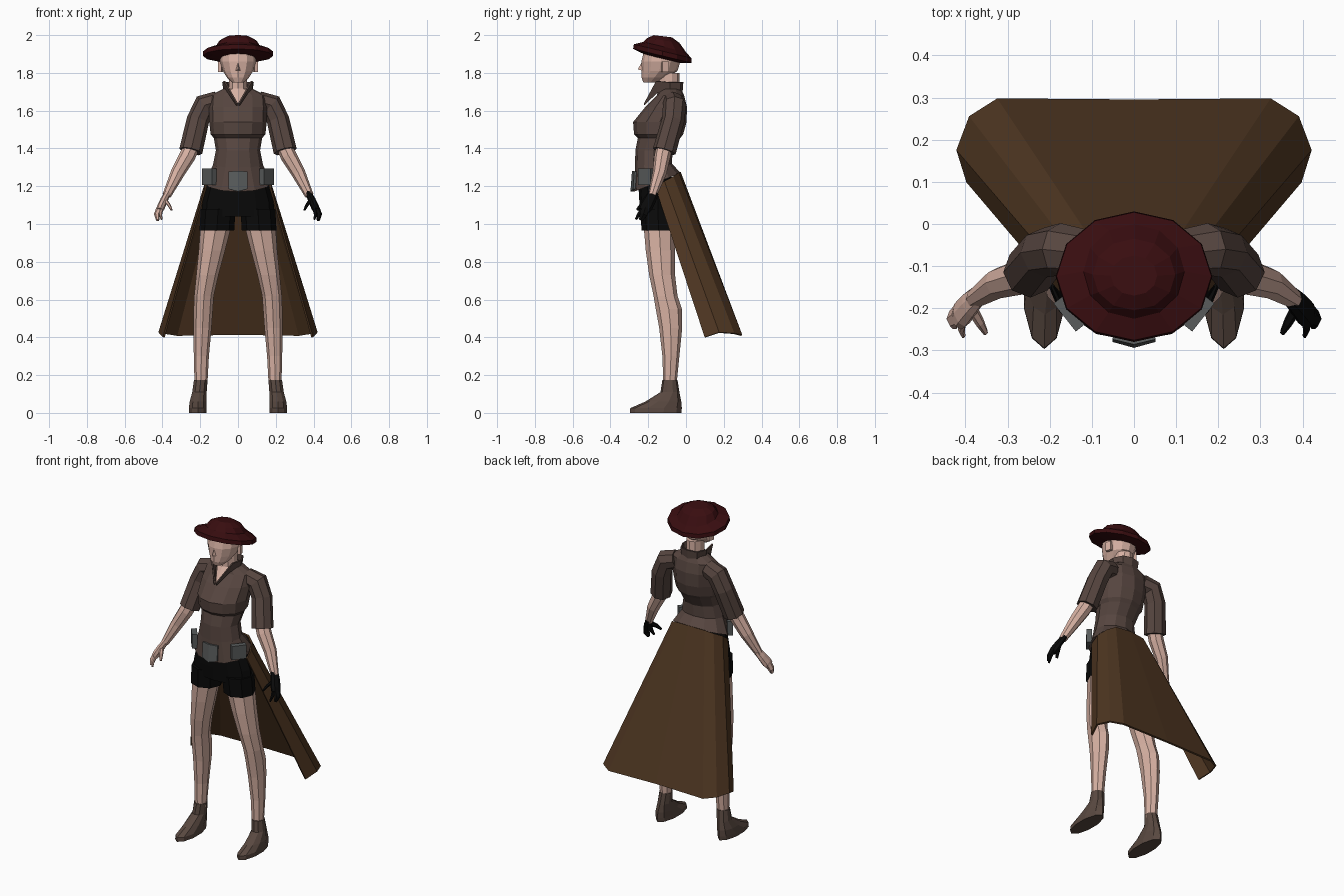
import bpy, math
from mathutils import Vector, Matrix


def material(name, r, g, b):
    m = bpy.data.materials.new(name)
    m.diffuse_color = (r, g, b, 1)
    return m


SKIN = material("skin", 0.68, 0.44, 0.365)
SHIRT = material("shirt brown", 0.095, 0.061, 0.051)
COAT = material("coat brown", 0.075, 0.036, 0.015)
HAT = material("dark red", 0.04, 0.004, 0.005)
BLACK = material("black", 0.003, 0.003, 0.003)
BOOT = material("boot brown", 0.1, 0.066, 0.052)
GREY = material("belt grey", 0.1, 0.107, 0.107)


def make(name, verts, faces, mat):
    me = bpy.data.meshes.new(name)
    me.from_pydata([tuple(v) for v in verts], [], faces)
    me.materials.append(mat)
    ob = bpy.data.objects.new(name, me)
    bpy.context.collection.objects.link(ob)
    return ob


def skin_rings(name, rings, mat):
    n = len(rings[0])
    verts = [v for r in rings for v in r]
    faces = [(i * n + j, i * n + (j + 1) % n, (i + 1) * n + (j + 1) % n, (i + 1) * n + j)
             for i in range(len(rings) - 1) for j in range(n)]
    faces += [tuple(range(n))[::-1], tuple(range(len(verts) - n, len(verts)))]
    return make(name, verts, faces, mat)


def loft(name, specs, mat, n=12, side=1):
    """Stacked level ovals: centre x, z, half width, front y, back y, slope along y."""
    rings = []
    for cx, z, rx, yf, yb, k in specs:
        cy, ry = (yf + yb) / 2, (yb - yf) / 2
        ring = []
        for j in range(n):
            a = 2 * math.pi * j / n
            dy = -ry * math.cos(a)
            ring.append((side * cx + rx * math.sin(a), cy + dy, z + k * dy))
        rings.append(ring)
    return skin_rings(name, rings, mat)


def tube(name, specs, mat, n=8, side=1, flat=1.0):
    """Rings set square to a path of x, y, z, radius."""
    pts = [Vector((side * s[0], s[1], s[2])) for s in specs]
    rings = []
    for i, p in enumerate(pts):
        t = (pts[min(i + 1, len(pts) - 1)] - pts[max(i - 1, 0)]).normalized()
        u = Vector((0, 1, 0)).cross(t).normalized()
        w = t.cross(u)
        r = specs[i][3]
        rings.append([p + u * r * flat * math.cos(2 * math.pi * j / n)
                      + w * r * math.sin(2 * math.pi * j / n) for j in range(n)])
    return skin_rings(name, rings, mat)


def strip(name, top, low, mat, thick):
    """Sheet between two edges, mirrored across x, with a thickness."""
    top = top + [(-x, y, z) for x, y, z in top[-2::-1]]
    low = low + [(-x, y, z) for x, y, z in low[-2::-1]]
    n = len(top)
    ob = make(name, top + low, [(j, j + 1, n + j + 1, n + j) for j in range(n - 1)], mat)
    mod = ob.modifiers.new("thickness", "SOLIDIFY")
    mod.thickness, mod.offset = thick, 0
    return ob


def box(name, centre, size, mat, turn=0):
    m = Matrix.Translation(centre) @ Matrix.Rotation(turn, 4, "Z")
    v = [m @ Vector((x * size[0] / 2, y * size[1] / 2, z * size[2] / 2))
         for z in (-1, 1) for x, y in ((-1, -1), (1, -1), (1, 1), (-1, 1))]
    f = [(3, 2, 1, 0), (4, 5, 6, 7)] + [(i, (i + 1) % 4, 4 + (i + 1) % 4, 4 + i) for i in range(4)]
    return make(name, v, f, mat)


# Shirt body with sloping hem
loft("shirt", [(0, 1.22, .178, -.278, -.028, .4), (0, 1.31, .133, -.27, -.075, .1),
               (0, 1.39, .117, -.268, -.07, 0), (0, 1.455, .128, -.255, -.03, 0),
               (0, 1.475, .145, -.275, -.015, 0), (0, 1.54, .152, -.28, .003, 0),
               (0, 1.62, .155, -.215, .005, 0), (0, 1.68, .15, -.155, -.01, 0),
               (0, 1.715, .08, -.145, -.025, 0)], SHIRT)

# Open neckline and collar
make("neckline", [(0, -.22, 1.63), (.043, -.142, 1.715), (0, -.155, 1.718), (-.043, -.142, 1.715)],
     [(0, 1, 2), (0, 2, 3)], SKIN)
strip("collar",
      [(.004, -.222, 1.638), (.072, -.158, 1.757), (.08, -.085, 1.75), (.055, -.03, 1.75), (0, -.018, 1.752)],
      [(.006, -.222, 1.628), (.05, -.15, 1.695), (.072, -.085, 1.70), (.05, -.035, 1.70), (0, -.022, 1.70)],
      SHIRT, .008)

# Head
loft("neck", [(0, 1.68, .052, -.15, -.035, 0), (0, 1.80, .05, -.15, -.035, 0)], SKIN, 10)
loft("head", [(0, 1.75, .032, -.226, -.15, 0), (0, 1.775, .058, -.235, -.10, 0),
              (0, 1.81, .08, -.236, -.045, 0), (0, 1.86, .095, -.236, -.03, 0),
              (0, 1.92, .09, -.222, -.03, 0)], SKIN)
make("nose", [(0, -.232, 1.86), (.014, -.23, 1.812), (-.014, -.23, 1.812), (0, -.256, 1.818)],
     [(0, 3, 1), (0, 2, 3), (1, 3, 2), (0, 1, 2)], SKIN)
for s in (1, -1):
    box("ear", (s * .092, -.11, 1.832), (.018, .035, .055), SKIN, s * .3)

# Hat: tilted brim and low crown
loft("hat", [(0, 1.875, .10, -.215, -.03, -.24), (0, 1.882, .15, -.25, 0, -.24),
             (0, 1.89, .186, -.28, .03, -.24), (0, 1.915, .184, -.276, .028, -.24),
             (0, 1.937, .12, -.225, 0, -.24), (0, 1.972, .098, -.205, -.035, -.15),
             (0, 1.994, .055, -.17, -.075, -.12)], HAT)

# Shorts
loft("shorts", [(0, 1.04, .195, -.24, -.06, 0), (0, 1.12, .188, -.247, -.05, 0),
                (0, 1.25, .15, -.255, -.07, 0)], BLACK)

for s, label in ((1, "left"), (-1, "right")):
    # Shorts legs, legs and boots
    loft(label + "_shorts_leg", [(.112, .965, .092, -.235, -.055, 0), (.105, 1.08, .092, -.243, -.055, 0)],
         BLACK, 8, s)
    loft(label + "_leg", [(.196, .15, .034, -.12, -.05, 0), (.194, .3, .04, -.125, -.035, 0),
                          (.188, .45, .048, -.142, -.02, 0), (.184, .55, .051, -.16, -.022, 0),
                          (.18, .62, .052, -.172, -.045, 0), (.162, .73, .059, -.195, -.058, 0),
                          (.138, .86, .07, -.213, -.058, 0), (.115, 1.0, .083, -.225, -.06, 0)], SKIN, 8, s)
    loft(label + "_boot", [(.213, 0, .05, -.297, -.025, 0), (.213, .025, .05, -.295, -.022, 0),
                           (.211, .06, .047, -.215, -.025, 0), (.204, .11, .04, -.135, -.035, 0),
                           (.197, .175, .038, -.125, -.045, 0)], BOOT, 10, s)
    # Sleeve and forearm
    tube(label + "_sleeve", [(.11, -.07, 1.648, .055), (.175, -.06, 1.63, .062),
                             (.212, -.068, 1.55, .06), (.25, -.115, 1.385, .062)], SHIRT, 8, s)
    tube(label + "_forearm", [(.24, -.11, 1.42, .042), (.268, -.125, 1.36, .043),
                              (.32, -.14, 1.27, .037), (.378, -.178, 1.15, .023)], SKIN, 8, s)
    # Hand, gloved on one side only
    mat = BLACK if s > 0 else SKIN
    name = label + ("_glove" if s > 0 else "_hand")
    tube(name, [(.37, -.17, 1.168, .027), (.39, -.19, 1.13, .033),
                (.408, -.212, 1.09, .036), (.416, -.225, 1.07, .03)], mat, 8, s, .6)
    for part, path in (("thumb", [(.385, -.2, 1.125, .016), (.365, -.235, 1.10, .013), (.352, -.258, 1.075, .008)]),
                       ("index", [(.405, -.228, 1.08, .014), (.41, -.25, 1.05, .012), (.405, -.265, 1.025, .007)]),
                       ("fingers", [(.416, -.215, 1.08, .026), (.43, -.225, 1.05, .022), (.425, -.24, 1.02, .012)])):
        tube(name + "_" + part, path, mat, 6, s, .7)
    # Belt pouch on the hip
    box(label + "_pouch", (s * .152, -.212, 1.25), (.085, .032, .085), GREY, s * .9)

# Belt plate, folded at the middle
strip("belt_plate", [(.05, -.268, 1.278), (0, -.28, 1.28)], [(.05, -.274, 1.185), (0, -.288, 1.172)], GREY, .012)

# Long open coat tail, sweeping back
strip("coat_tail",
      [(.172, -.16, 1.19), (.168, -.115, 1.225), (.14, -.07, 1.25), (.10, -.042, 1.27), (0, -.033, 1.275)],
      [(.393, .10, .40), (.417, .175, .425), (.388, .253, .42), (.323, .294, .41), (0, .291, .415)],
      COAT, .01)
